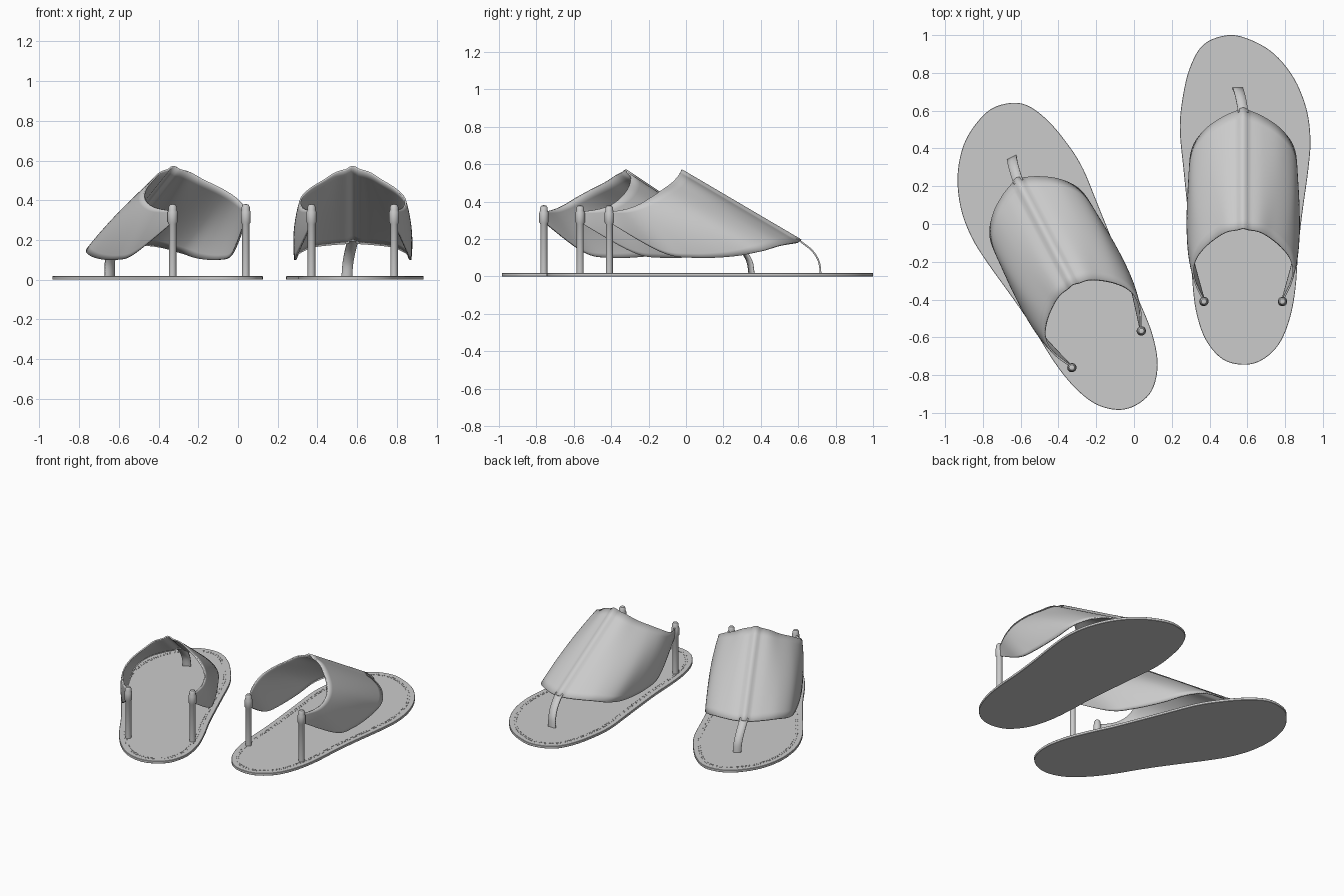
import bpy, bmesh, math
from mathutils import Matrix, Vector

cube = bpy.data.objects.get("Cube")
if cube:
    bpy.data.objects.remove(cube, do_unlink=True)

grey = bpy.data.materials.new("plain grey")
grey.use_nodes = True
grey.diffuse_color = (0.6, 0.6, 0.6, 1)
grey.node_tree.nodes["Principled BSDF"].inputs["Base Color"].default_value = (0.6, 0.6, 0.6, 1)

# Sole outline, counter-clockwise from the toe tip
OUTLINE = [(-.08, 1.41), (-.21, 1.36), (-.285, 1.23), (-.325, 1.05), (-.335, .9),
           (-.316, .7), (-.295, .49), (-.278, .3), (-.27, .12), (-.25, -.05),
           (-.2, -.2), (-.11, -.305), (0, -.335), (.1, -.31), (.19, -.225),
           (.247, -.09), (.277, .07), (.292, .28), (.312, .46), (.345, .7),
           (.356, .86), (.335, 1.02), (.27, 1.18), (.165, 1.31), (.04, 1.385)]
# Upper: half of the back edge and half of the front edge, from crest to post
BACK = [(0, .38, .56), (.08, .37, .54), (.145, .335, .5), (.21, .28, .46),
        (.253, .22, .42), (.265, .16, .385), (.25, .09, .36), (.205, 0, .345)]
FRONT = [(0, 1.02, .184), (.1, .98, .178), (.2, .91, .165), (.268, .81, .135),
         (.285, .66, .107), (.29, .45, .1), (.278, .28, .13), (.205, 0, .29)]
TOE = [(0, 1.0, .2), (-.004, 1.03, .182), (-.015, 1.085, .137), (-.025, 1.12, .08), (-.03, 1.13, .012)]
# Post radius and height
POST = [(.0, .012), (.019, .012), (.019, .28), (.025, .29), (.025, .34),
        (.021, .352), (.021, .366), (.014, .378), (0, .382)]
SOLE_TOP = .018


def spline(points, steps, closed=False):
    """Smooth curve through the points."""
    pts = [Vector(p) for p in points]
    n = len(pts)
    get = (lambda i: pts[i % n]) if closed else (lambda i: pts[max(0, min(n - 1, i))])
    out = []
    for i in range(n if closed else n - 1):
        a, b, c, d = (get(i + k) for k in (-1, 0, 1, 2))
        for s in range(steps):
            t = s / steps
            out.append(b + (c - a) * (t / 2) + (2 * a - 5 * b + 4 * c - d) * (t * t / 2)
                       + (3 * b - a - 3 * c + d) * (t ** 3 / 2))
    return out if closed else out + [pts[-1]]


def finish(name, bm, place, thickness=0):
    """Place the part and turn it into a smooth grey object."""
    bm.transform(place)
    if place.determinant() < 0:
        bmesh.ops.reverse_faces(bm, faces=bm.faces[:])
    mesh = bpy.data.meshes.new(name)
    bm.to_mesh(mesh)
    bm.free()
    mesh.materials.append(grey)
    ob = bpy.data.objects.new(name, mesh)
    bpy.context.collection.objects.link(ob)
    if thickness:
        solid = ob.modifiers.new("Thickness", 'SOLIDIFY')
        solid.thickness = thickness
        solid.offset = 0
    bpy.ops.object.select_all(action='DESELECT')
    ob.select_set(True)
    bpy.context.view_layer.objects.active = ob
    bpy.ops.object.shade_smooth_by_angle(angle=math.radians(40))


def grid(rows, closed=False):
    """Skin a list of point rows."""
    bm = bmesh.new()
    vs = [[bm.verts.new(p) for p in row] for row in rows]
    n = len(rows[0])
    for r0, r1 in zip(vs, vs[1:]):
        for i in range(n if closed else n - 1):
            j = (i + 1) % n
            bm.faces.new((r0[i], r0[j], r1[j], r1[i]))
    return bm, vs


def inset(points, d):
    n = len(points)
    out = []
    for i, p in enumerate(points):
        t = (points[(i + 1) % n] - points[i - 1]).normalized()
        out.append(p + Vector((-t.y, t.x)) * d)
    return out


def sole(side, place):
    edge = spline(OUTLINE, 5, True)
    rings = [(.002, 0), (0, .002), (0, SOLE_TOP - .002), (.002, SOLE_TOP)]
    bm, vs = grid([[(p.x, p.y, z) for p in inset(edge, d)] for d, z in rings], True)
    bm.faces.new(vs[0][::-1])
    bm.faces.new(vs[-1])
    finish(side + "_sole", bm, place)


def stitching(side, place):
    bm = bmesh.new()
    pitch = .026
    for d in (.034, .047):
        line = inset(spline(OUTLINE, 12, True), d)
        travelled = 0
        for a, b in zip(line, line[1:] + line[:1]):
            travelled += (b - a).length
            if travelled >= pitch:
                travelled -= pitch
                turn = math.atan2(b.y - a.y, b.x - a.x)
                m = (Matrix.Translation((b.x, b.y, SOLE_TOP)) @ Matrix.Rotation(turn, 4, 'Z')
                     @ Matrix.Diagonal((.015, .004, .003, 1)))
                bmesh.ops.create_cube(bm, size=1, matrix=m)
    finish(side + "_stitching", bm, place)


def upper(side, place):
    back, front = spline(BACK, 8), spline(FRONT, 8)
    rows = []
    for k in range(13):
        v = k / 12
        half = []
        for i, (b, f) in enumerate(zip(back, front)):
            t = i / (len(back) - 1)
            p = b.lerp(f, v)
            # Outward swell of the sides and raised centre seam
            p.x += .018 * 4 * v * (1 - v) * math.sin(math.pi * t)
            p += Vector((0, .5, .86)) * .011 * math.exp(-(p.x / .024) ** 4)
            half.append(p)
        rows.append([Vector((-p.x, p.y, p.z)) for p in half[:0:-1]] + half)
    bm, _ = grid(rows[::-1])
    finish(side + "_upper", bm, place, .009)


def toe_strap(side, place):
    path = spline(TOE, 6)
    rows = [[p + Vector((s * .027, 0, 0)) for s in (-1, 0, 1)] for p in path]
    bm, _ = grid(rows[::-1])
    finish(side + "_toe_strap", bm, place, .009)


def post(name, x, place):
    n = 20
    rows = [[(x + r * math.cos(a * math.tau / n), r * math.sin(a * math.tau / n), z)
             for a in range(n)] for r, z in POST]
    bm, _ = grid(rows, True)
    bmesh.ops.remove_doubles(bm, verts=bm.verts[:], dist=.0001)
    finish(name, bm, place)


# The second sandal mirrors the first and is turned outward
PLACES = {
    "left": Matrix.Translation((.578, -.41, 0)),
    "right": Matrix.Translation((-.145, -.663, 0)) @ Matrix.Rotation(math.radians(27.8), 4, 'Z')
             @ Matrix.Diagonal((-1, 1, 1, 1)),
}
for side, place in PLACES.items():
    sole(side, place)
    stitching(side, place)
    upper(side, place)
    toe_strap(side, place)
    post(side + "_inner_post", -.208, place)
    post(side + "_outer_post", .208, place)
